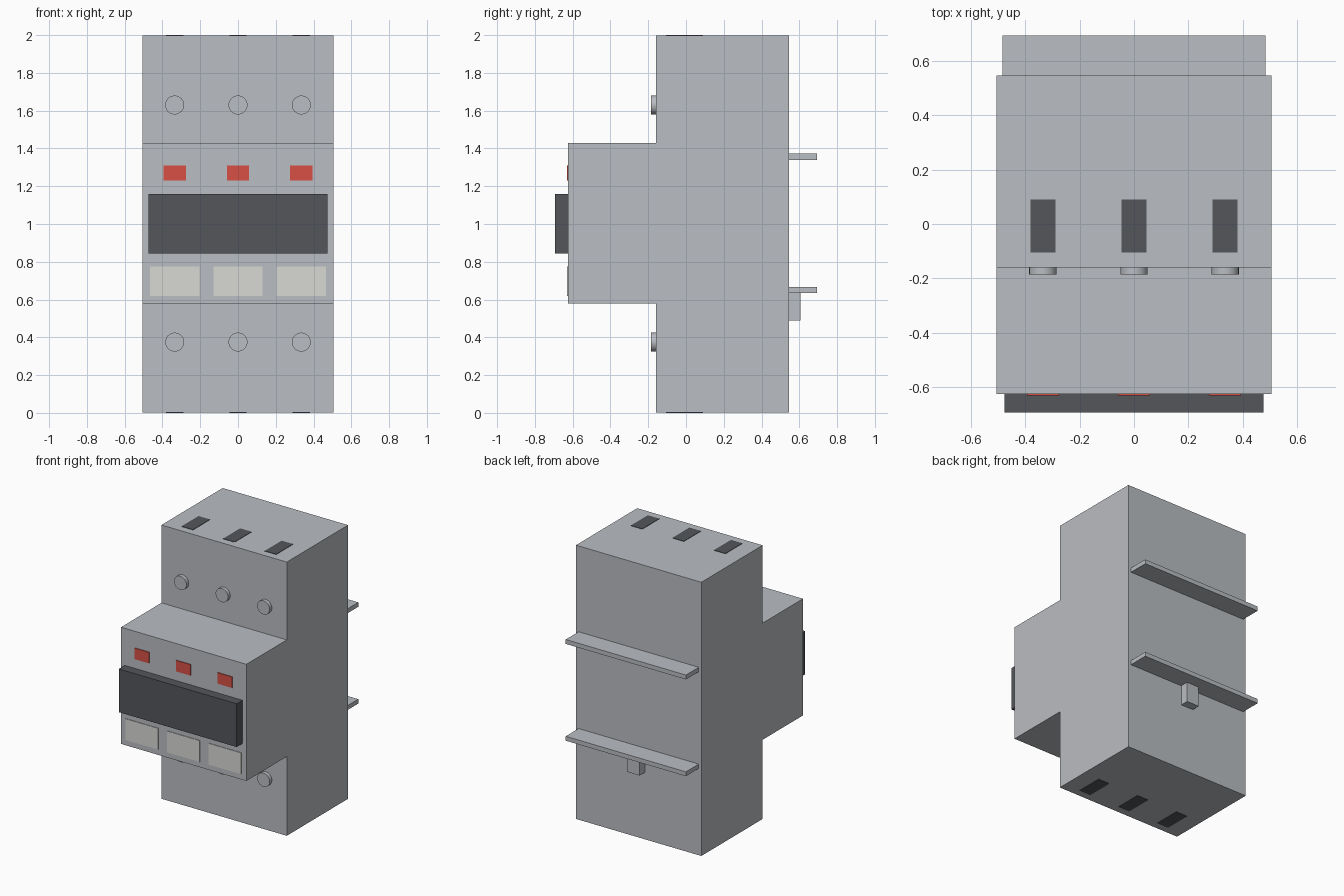
import bpy
import bmesh
from math import pi
from mathutils import Matrix

cube = bpy.data.objects.get("Cube")
if cube:
    bpy.data.objects.remove(cube, do_unlink=True)


def material(name, rgb):
    mat = bpy.data.materials.new(name)
    mat.use_nodes = True
    mat.diffuse_color = (*rgb, 1)
    mat.node_tree.nodes["Principled BSDF"].inputs["Base Color"].default_value = (*rgb, 1)
    return mat


GREY = material("housing grey", (0.49, 0.51, 0.54))
DARK = material("dark grey", (0.088, 0.094, 0.104))
RED = material("indicator red", (0.68, 0.08, 0.06))
PALE = material("label off white", (0.69, 0.69, 0.66))


def finish(name, bm, mat):
    bmesh.ops.recalc_face_normals(bm, faces=bm.faces)
    mesh = bpy.data.meshes.new(name)
    bm.to_mesh(mesh)
    bm.free()
    mesh.materials.append(mat)
    obj = bpy.data.objects.new(name, mesh)
    bpy.context.collection.objects.link(obj)
    return obj


def box(name, xs, ys, zs, mat):
    """Box spanning the given (low, high) range on each axis."""
    bm = bmesh.new()
    bmesh.ops.create_cube(bm, size=1)
    for v in bm.verts:
        for axis, (lo, hi) in enumerate((xs, ys, zs)):
            v.co[axis] = hi if v.co[axis] > 0 else lo
    return finish(name, bm, mat)


def screw(name, x, z):
    """Round screw head facing the front, smooth around its rim."""
    bm = bmesh.new()
    bmesh.ops.create_cone(bm, cap_ends=True, segments=32, radius1=0.05,
                          radius2=0.05, depth=0.027,
                          matrix=Matrix.Translation((x, -0.1725, z))
                          @ Matrix.Rotation(pi / 2, 4, "X"))
    obj = finish(name, bm, GREY)
    bpy.ops.object.select_all(action="DESELECT")
    obj.select_set(True)
    bpy.context.view_layer.objects.active = obj
    bpy.ops.object.shade_smooth_by_angle(angle=pi / 6)


HALF = 0.505
NOSE, FACE, BACK = -0.625, -0.16, 0.545
BOTTOM, TOP = 0.003, 1.997
STEP_LOW, STEP_HIGH = 0.58, 1.43

# Stepped housing: side profile extruded across the width
profile = [(BACK, BOTTOM), (BACK, TOP), (FACE, TOP), (FACE, STEP_HIGH),
           (NOSE, STEP_HIGH), (NOSE, STEP_LOW), (FACE, STEP_LOW), (FACE, BOTTOM)]
bm = bmesh.new()
side = bm.faces.new([bm.verts.new((-HALF, y, z)) for y, z in profile])
extruded = bmesh.ops.extrude_face_region(bm, geom=[side])["geom"]
bmesh.ops.translate(bm, vec=(2 * HALF, 0, 0),
                    verts=[g for g in extruded if isinstance(g, bmesh.types.BMVert)])
finish("housing", bm, GREY)

# Wide switch lever
box("lever", (-0.475, 0.475), (-0.693, NOSE), (0.845, 1.16), DARK)

# Repeated details for the three poles
for pole, x in (("right", -0.335), ("middle", 0), ("left", 0.335)):
    box(f"indicator_{pole}", (x - 0.059, x + 0.059), (NOSE - 0.006, NOSE), (1.23, 1.31), RED)
    box(f"label_{pole}", (x - 0.131, x + 0.131), (NOSE - 0.004, NOSE), (0.62, 0.775), PALE)
    for end, z, screw_z in (("bottom", 0, 0.375), ("top", TOP, 1.63)):
        box(f"terminal_slot_{end}_{pole}", (x - 0.046, x + 0.046), (-0.105, 0.09),
            (z, z + 0.003), DARK)
        screw(f"screw_{end}_{pole}", x, screw_z)

# Mounting ledges and clip on the back
for name, z in (("lower_ledge", 0.635), ("upper_ledge", 1.34)):
    box(name, (-0.484, 0.484), (BACK, 0.693), (z, z + 0.032), GREY)
box("mounting_clip", (-0.05, 0.05), (BACK, 0.605), (0.49, 0.635), GREY)
